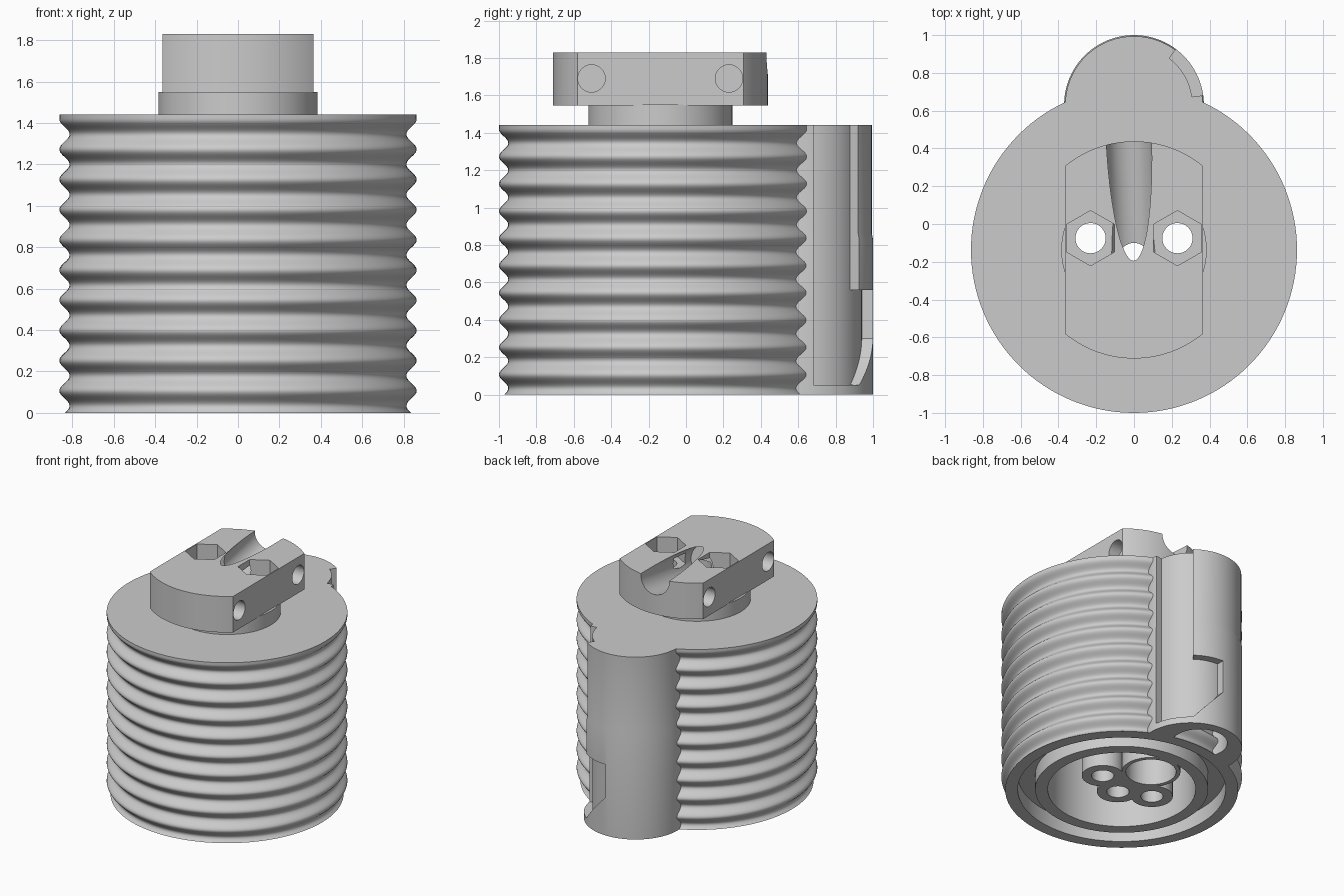
import bpy, bmesh, math
from mathutils import Vector, Matrix

cube = bpy.data.objects.get("Cube")
if cube:
    bpy.data.objects.remove(cube, do_unlink=True)

grey = bpy.data.materials.new("plain_grey")
grey.use_nodes = True
grey.diffuse_color = (0.6, 0.6, 0.6, 1)
grey.node_tree.nodes["Principled BSDF"].inputs["Base Color"].default_value = (0.6, 0.6, 0.6, 1)

CY = -0.137      # axis of the ribbed body
PY = 0.63        # axis of the rear post
TOP = 1.44
cutters = []


def finish(name, bm, cutter=False):
    bmesh.ops.recalc_face_normals(bm, faces=bm.faces)
    mesh = bpy.data.meshes.new(name)
    bm.to_mesh(mesh)
    bm.free()
    obj = bpy.data.objects.new(name, mesh)
    bpy.context.collection.objects.link(obj)
    if cutter:
        obj.hide_render = True
        cutters.append(obj)
    else:
        mesh.materials.append(grey)
    return obj


def lathe(name, profile, x, y, steps=96):
    """Revolve (radius, height) points round a vertical axis."""
    bm = bmesh.new()
    verts = [bm.verts.new((r, 0, z)) for r, z in profile]
    edges = [bm.edges.new(pair) for pair in zip(verts, verts[1:])]
    bmesh.ops.spin(bm, geom=verts + edges, cent=(0, 0, 0), axis=(0, 0, 1),
                   angle=math.tau, steps=steps, use_duplicate=False)
    bmesh.ops.remove_doubles(bm, verts=bm.verts, dist=0.0001)
    bmesh.ops.translate(bm, verts=bm.verts, vec=(x, y, 0))
    return finish(name, bm)


def rod(name, start, end, radius, sides=48, cutter=True):
    """Cylinder between two points."""
    a, b = Vector(start), Vector(end)
    turn = (b - a).to_track_quat('Z', 'Y').to_matrix().to_4x4()
    bm = bmesh.new()
    bmesh.ops.create_cone(bm, cap_ends=True, segments=sides, radius1=radius, radius2=radius,
                          depth=(b - a).length, matrix=Matrix.Translation((a + b) / 2) @ turn)
    return finish(name, bm, cutter)


def sector(name, a0, a1, low, high, inner=0.31, outer=0.45, steps=16):
    """Curved block round the post axis; low(angle) gives its floor."""
    bm = bmesh.new()
    rings = []
    for i in range(steps + 1):
        deg = a0 + (a1 - a0) * i / steps
        c, s = math.cos(math.radians(deg)), math.sin(math.radians(deg))
        rings.append([bm.verts.new((r * c, PY + r * s, z)) for r, z in
                      ((inner, low(deg)), (outer, low(deg)), (outer, high), (inner, high))])
    for p, q in zip(rings, rings[1:]):
        for k in range(4):
            bm.faces.new((p[k], p[(k + 1) % 4], q[(k + 1) % 4], q[k]))
    bm.faces.new(rings[0])
    bm.faces.new(rings[-1])
    return finish(name, bm, True)


def boolean(obj, others, operation='DIFFERENCE'):
    for other in others:
        mod = obj.modifiers.new("shape", 'BOOLEAN')
        mod.operation, mod.solver, mod.object = operation, 'EXACT', other
    bpy.context.view_layer.update()
    graph = bpy.context.evaluated_depsgraph_get()
    mesh = bpy.data.meshes.new_from_object(obj.evaluated_get(graph))
    obj.modifiers.clear()
    obj.data = mesh


# Shared vertical bores, passing through everything
bores = [rod("bolt_bore", (x, -0.075, -0.2), (x, -0.075, 2), 0.08) for x in (-0.23, 0.23)]
bores.append(rod("wire_bore", (0, -0.18, -0.2), (0, -0.18, 1.7), 0.08))

# Ribbed body with ring groove and open cavity underneath
pitch, valley, steps = 0.1457, 0.034, 150
outer = []
for i in range(steps + 1):
    z = TOP * i / steps
    wave = math.cos(math.tau * (z - valley) / pitch)
    outer.append((0.863 if z > 1.415 else 0.838 - 0.025 * wave, z))
inside = [(0, 1.25), (0.53, 1.25), (0.53, 0), (0.62, 0), (0.62, 0.12), (0.745, 0.12), (0.745, 0)]
body = lathe("ribbed_body", inside + outer + [(0, TOP)], 0, CY, 128)
boolean(body, bores)

# Rear post with its locking slot
post = lathe("rear_post", [(0, 0), (0.37, 0), (0.37, 0.83), (0.364, 0.86), (0.364, TOP), (0, TOP)], 0, PY)
boolean(post, [
    rod("body_clearance", (0, CY, -0.1), (0, CY, 1.6), 0.8, 128),
    rod("post_bore", (0, 0.73, -0.1), (0, 0.73, 0.9), 0.2),
    sector("slot_entry", 8, 53, lambda a: 0.05, 1.6),
    sector("slot_turn", 50, 89, lambda a: 0.05 + 0.25 * max(0, a - 53) / 36, 0.56),
])

# Neck disc
neck = rod("neck", (0, CY, TOP - 0.02), (0, CY, 1.55), 0.385, 96, False)
boolean(neck, bores)

# Clamp head: disc with flat sides
head = rod("clamp_head", (0, CY, 1.545), (0, CY, 1.83), 0.575, 128, False)
bm = bmesh.new()
bmesh.ops.create_cube(bm, size=1, matrix=Matrix.Diagonal((0.73, 4, 6, 1)))
boolean(head, [finish("flat_sides", bm, True)], 'INTERSECT')

pockets = []
for side in (-1, 1):
    pockets.append(rod("nut_pocket", (0.23 * side, -0.075, 1.68), (0.23 * side, -0.075, 2), 0.146, 6))
    for y in (-0.505, 0.23):
        pockets.append(rod("side_hole", (0.25 * side, y, 1.69), (0.5 * side, y, 1.69), 0.073))
# Turn the hexagons so that a corner points front and back
for pocket in pockets:
    if pocket.name.startswith("nut_pocket"):
        xs = [v.co.x for v in pocket.data.vertices]
        ys = [v.co.y for v in pocket.data.vertices]
        if max(xs) - min(xs) > max(ys) - min(ys):
            mid = Vector((sum(xs) / len(xs), sum(ys) / len(ys), 0))
            pocket.data.transform(Matrix.Translation(mid) @ Matrix.Rotation(math.pi / 2, 4, 'Z')
                                  @ Matrix.Translation(-mid))
wire_groove = rod("wire_groove", (0, -0.24, 1.70), (-0.035, 0.64, 1.858), 0.12, 64)
boolean(head, bores + pockets + [wire_groove])

# Lobed core inside the cavity
core = rod("inner_core", (0, 0.19, 0), (0, 0.19, 1.27), 0.21, 64, False)
lobes = [rod("core_lobe", (x, y, 0), (x, y, 1.27), 0.15)
         for x, y in ((-0.23, -0.075), (0.23, -0.075), (0, -0.18))]
lobes.append(rod("core_web", (0, -0.03, 0), (0, -0.03, 1.27), 0.17))
boolean(core, lobes, 'UNION')
boolean(core, bores + [rod("socket", (0, 0.19, -0.1), (0, 0.19, 0.7), 0.18)])

for obj in cutters:
    bpy.data.objects.remove(obj, do_unlink=True)

# Smooth the curves and keep the edges crisp
parts = [body, post, neck, head, core]
bpy.ops.object.select_all(action='DESELECT')
for obj in parts:
    obj.data.materials.clear()
    obj.data.materials.append(grey)
    obj.select_set(True)
bpy.context.view_layer.objects.active = body
bpy.ops.object.shade_smooth_by_angle(angle=math.radians(30))
